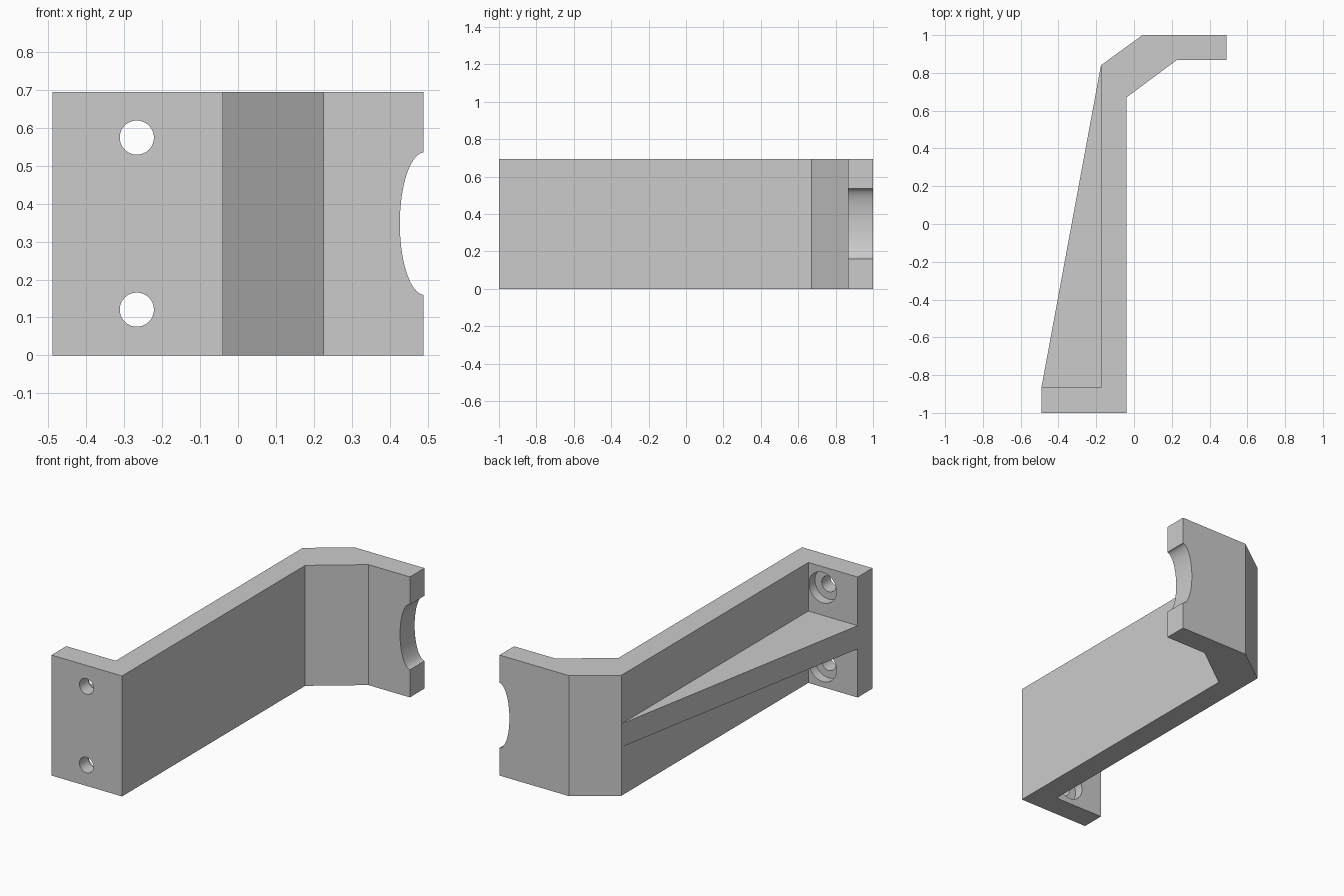
import bpy
import bmesh
import math
from mathutils import Matrix

cube = bpy.data.objects.get("Cube")
if cube:
    bpy.data.objects.remove(cube, do_unlink=True)

HEIGHT = 0.695
MID = HEIGHT / 2

grey = bpy.data.materials.new("plain grey")
grey.use_nodes = True
grey.diffuse_color = (0.6, 0.6, 0.6, 1)
grey.node_tree.nodes["Principled BSDF"].inputs["Base Color"].default_value = (0.6, 0.6, 0.6, 1)


def finish(bm, name):
    bmesh.ops.recalc_face_normals(bm, faces=bm.faces)
    mesh = bpy.data.meshes.new(name)
    bm.to_mesh(mesh)
    bm.free()
    mesh.materials.append(grey)
    obj = bpy.data.objects.new(name, mesh)
    bpy.context.collection.objects.link(obj)
    return obj


def extrude_outline(name, outline, z0, z1):
    bm = bmesh.new()
    face = bm.faces.new([bm.verts.new((x, y, z0)) for x, y in outline])
    ext = bmesh.ops.extrude_face_region(bm, geom=[face])
    verts = [v for v in ext["geom"] if isinstance(v, bmesh.types.BMVert)]
    bmesh.ops.translate(bm, verts=verts, vec=(0, 0, z1 - z0))
    return finish(bm, name)


def cylinder_y(name, x, z, y0, y1, rx, rz, sides=64):
    """Round or oval cutter running along y."""
    bm = bmesh.new()
    bmesh.ops.create_cone(bm, cap_ends=True, segments=sides, radius1=1, radius2=1, depth=1)
    bmesh.ops.transform(bm, verts=bm.verts, matrix=(
        Matrix.Translation((x, (y0 + y1) / 2, z))
        @ Matrix.Diagonal((rx, y1 - y0, rz, 1))
        @ Matrix.Rotation(math.pi / 2, 4, 'X')))
    return finish(bm, name)


def combine(target, tool, operation):
    mod = target.modifiers.new(tool.name, 'BOOLEAN')
    mod.operation = operation
    mod.solver = 'EXACT'
    mod.object = tool
    bpy.context.view_layer.objects.active = target
    bpy.ops.object.modifier_apply(modifier=mod.name)
    bpy.data.objects.remove(tool, do_unlink=True)


# Bent plate: foot flange, long web, slanted corner and end flange
bracket = extrude_outline("bracket", [
    (-0.49, -1), (-0.04, -1), (-0.04, 0.67), (0.225, 0.867), (0.49, 0.867),
    (0.49, 1), (0.045, 1), (-0.175, 0.84), (-0.175, -0.865), (-0.49, -0.865)], 0, HEIGHT)

# Tapered stiffening rib behind the web
rib = extrude_outline("rib", [
    (-0.175, 0.84), (-0.49, -0.865), (-0.45, -0.95), (-0.1, -0.95), (-0.1, 0.8)],
    MID - 0.067, MID + 0.067)
combine(bracket, rib, 'UNION')

# Counterbored screw holes in the foot flange
for z in (MID - 0.227, MID + 0.227):
    combine(bracket, cylinder_y("screw_hole", -0.267, z, -1.1, -0.8, 0.045, 0.045), 'DIFFERENCE')
    combine(bracket, cylinder_y("counterbore", -0.267, z, -0.92, -0.8, 0.088, 0.088), 'DIFFERENCE')

# Oval notch in the end flange
combine(bracket, cylinder_y("notch", 0.492, MID, 0.8, 1.1, 0.065, 0.188, 96), 'DIFFERENCE')

# Smooth the round walls, keep the edges crisp
bpy.ops.object.select_all(action='DESELECT')
bracket.select_set(True)
bpy.context.view_layer.objects.active = bracket
bpy.ops.object.shade_smooth_by_angle(angle=math.radians(25))
